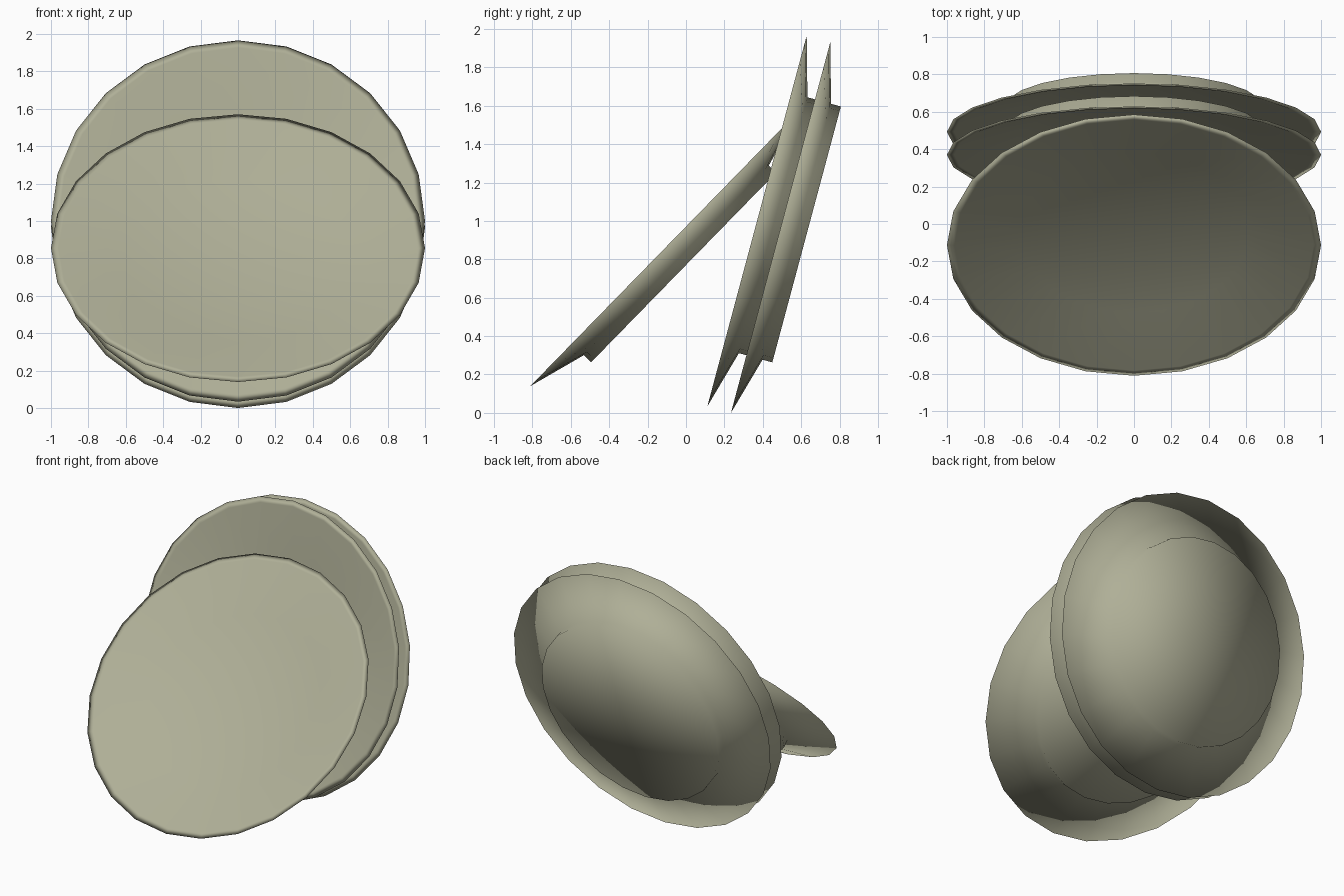
import bpy, bmesh, math

if "Cube" in bpy.data.objects:
    bpy.data.objects.remove(bpy.data.objects["Cube"])

SIDES = 24

# One flat colour for all plates
mat = bpy.data.materials.new("stoneware_grey_green")
mat.diffuse_color = (0.43, 0.43, 0.31, 1)
mat.use_nodes = True
mat.node_tree.nodes["Principled BSDF"].inputs["Base Color"].default_value = mat.diffuse_color

# Plate profile (radius, height): well centre, well edge, lip, rim, foot, base centre
PROFILE = [(0, -0.095), (0.615, -0.095), (0.96, 0.0), (1.0, 0.0),
           (0.69, -0.087), (0.69, -0.14), (0, -0.14)]


def make_plate(name, y, z, lean):
    """Turn the profile into a plate, stood up and leaning back by lean degrees."""
    bm = bmesh.new()
    rings = []
    for r, h in PROFILE:
        n = SIDES if r > 0 else 1
        rings.append([bm.verts.new((r * math.sin(2 * math.pi * i / SIDES),
                                    r * math.cos(2 * math.pi * i / SIDES), h))
                      for i in range(n)])
    for a, b in zip(rings, rings[1:]):
        for i in range(SIDES):
            j = (i + 1) % SIDES
            if len(a) == 1:
                bm.faces.new((a[0], b[i], b[j]))
            elif len(b) == 1:
                bm.faces.new((a[i], a[j], b[0]))
            else:
                bm.faces.new((a[i], a[j], b[j], b[i]))
    bmesh.ops.recalc_face_normals(bm, faces=bm.faces)
    for f in bm.faces:
        f.smooth = True
    mesh = bpy.data.meshes.new(name)
    bm.to_mesh(mesh)
    bm.free()
    mesh.materials.append(mat)
    ob = bpy.data.objects.new(name, mesh)
    ob.location = (0, y, z)
    ob.rotation_euler = (math.radians(90 - lean), 0, 0)
    bpy.context.collection.objects.link(ob)


# Two steep plates stacked at the back, one leaning at the front
make_plate("back_plate", 0.493, 0.966, 15)
make_plate("middle_plate", 0.37, 1.0, 15)
make_plate("front_plate", -0.113, 0.855, 44.3)
